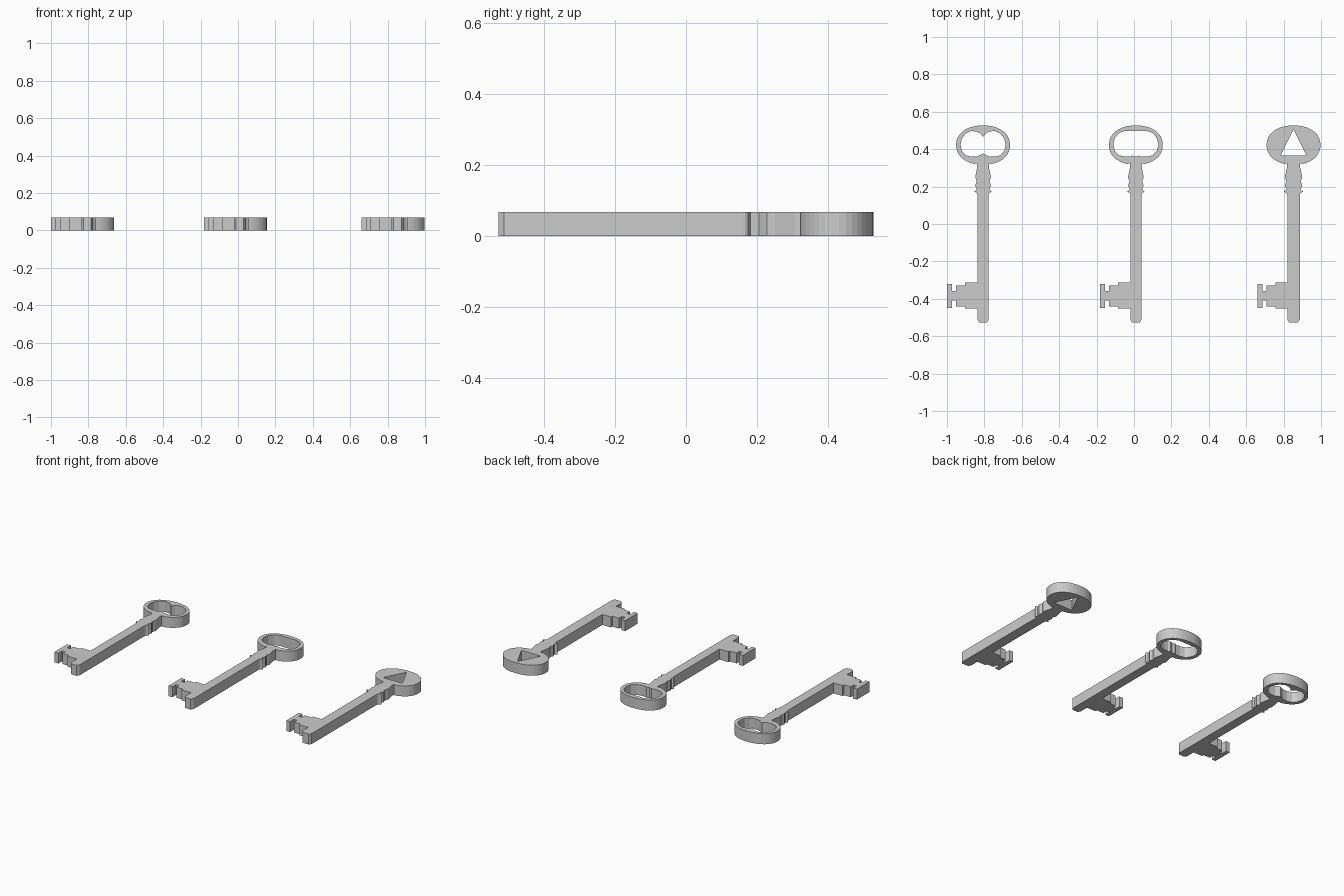
import bpy, bmesh, math

if "Cube" in bpy.data.objects:
    bpy.data.objects.remove(bpy.data.objects["Cube"])

THICK = 0.068

# right side of the shaft and collars, tip to head (x, y)
SHAFT = [(0.02, -0.527), (0.03, -0.512), (0.03, 0.158), (0.034, 0.166), (0.047, 0.174),
         (0.034, 0.181), (0.034, 0.188), (0.042, 0.205), (0.034, 0.228), (0.042, 0.25),
         (0.031, 0.305), (0.032, 0.325)]
# toothed bit on the left of the shaft, top to bottom
BIT = [(-0.03, -0.314), (-0.096, -0.314), (-0.096, -0.328), (-0.144, -0.328),
       (-0.144, -0.358), (-0.166, -0.358), (-0.166, -0.32), (-0.193, -0.32),
       (-0.193, -0.448), (-0.166, -0.448), (-0.166, -0.41), (-0.144, -0.41),
       (-0.144, -0.44), (-0.096, -0.44), (-0.096, -0.453), (-0.03, -0.453)]


def mirrored(half):
    """Close a right-hand half profile by mirroring it across x = 0."""
    return half + [(-x, y) for x, y in reversed(half) if abs(x) > 1e-6]


def outline(shaft_scale):
    right = [(x * shaft_scale, y) for x, y in SHAFT]
    # rounded oval head, open where the shaft joins
    n = 34
    head = []
    for i in range(n + 1):
        a = math.radians(-73 + 326 * i / n)
        c, s = math.cos(a), math.sin(a)
        head.append((0.144 * math.copysign(abs(c) ** 0.92, c),
                     0.422 + 0.105 * math.copysign(abs(s) ** 0.92, s)))
    left = [(-x, y) for x, y in reversed(right)]
    bit = [(x if x < -0.04 else -0.03 * shaft_scale, y) for x, y in BIT]
    return right + head + left[:-2] + bit + left[-2:]


def make_key(name, cx, hole, shaft_scale=1.0):
    cu = bpy.data.curves.new(name, 'CURVE')
    cu.dimensions = '2D'
    cu.fill_mode = 'BOTH'
    cu.extrude = THICK / 2
    for pts in (outline(shaft_scale), hole):
        sp = cu.splines.new('POLY')
        sp.points.add(len(pts) - 1)
        for p, (x, y) in zip(sp.points, pts):
            p.co = (x + cx, y, 0, 1)
        sp.use_cyclic_u = True
    tmp = bpy.data.objects.new(name + "_profile", cu)
    bpy.context.collection.objects.link(tmp)
    bpy.context.view_layer.update()
    me = bpy.data.meshes.new_from_object(
        tmp.evaluated_get(bpy.context.evaluated_depsgraph_get()))
    bpy.data.objects.remove(tmp)
    # weld caps to walls and rest on the ground
    bm = bmesh.new()
    bm.from_mesh(me)
    bmesh.ops.remove_doubles(bm, verts=bm.verts, dist=1e-5)
    bmesh.ops.translate(bm, verts=bm.verts, vec=(0, 0, THICK / 2))
    bmesh.ops.recalc_face_normals(bm, faces=bm.faces)
    for f in bm.faces:
        f.smooth = False
    bm.to_mesh(me)
    bm.free()
    bpy.context.collection.objects.link(bpy.data.objects.new(name, me))


# head openings: double-cusped, plain oval, triangle
cusped = mirrored([(0, 0.466), (0.015, 0.484), (0.035, 0.495), (0.065, 0.497), (0.095, 0.482),
                   (0.114, 0.455), (0.121, 0.424), (0.114, 0.392), (0.094, 0.368),
                   (0.065, 0.36), (0.03, 0.362), (0, 0.377)])
oval = mirrored([(0, 0.497), (0.06, 0.497), (0.09, 0.487), (0.112, 0.46), (0.121, 0.426),
                 (0.112, 0.39), (0.09, 0.368), (0.06, 0.36), (0.03, 0.36), (0.018, 0.366),
                 (0, 0.36)])
triangle = [(0, 0.505), (0.07, 0.366), (-0.07, 0.366)]

make_key("key_cusped_head", -0.807, cusped)
make_key("key_oval_head", 0.01, oval)
make_key("key_triangle_head", 0.853, triangle, 1.12)
